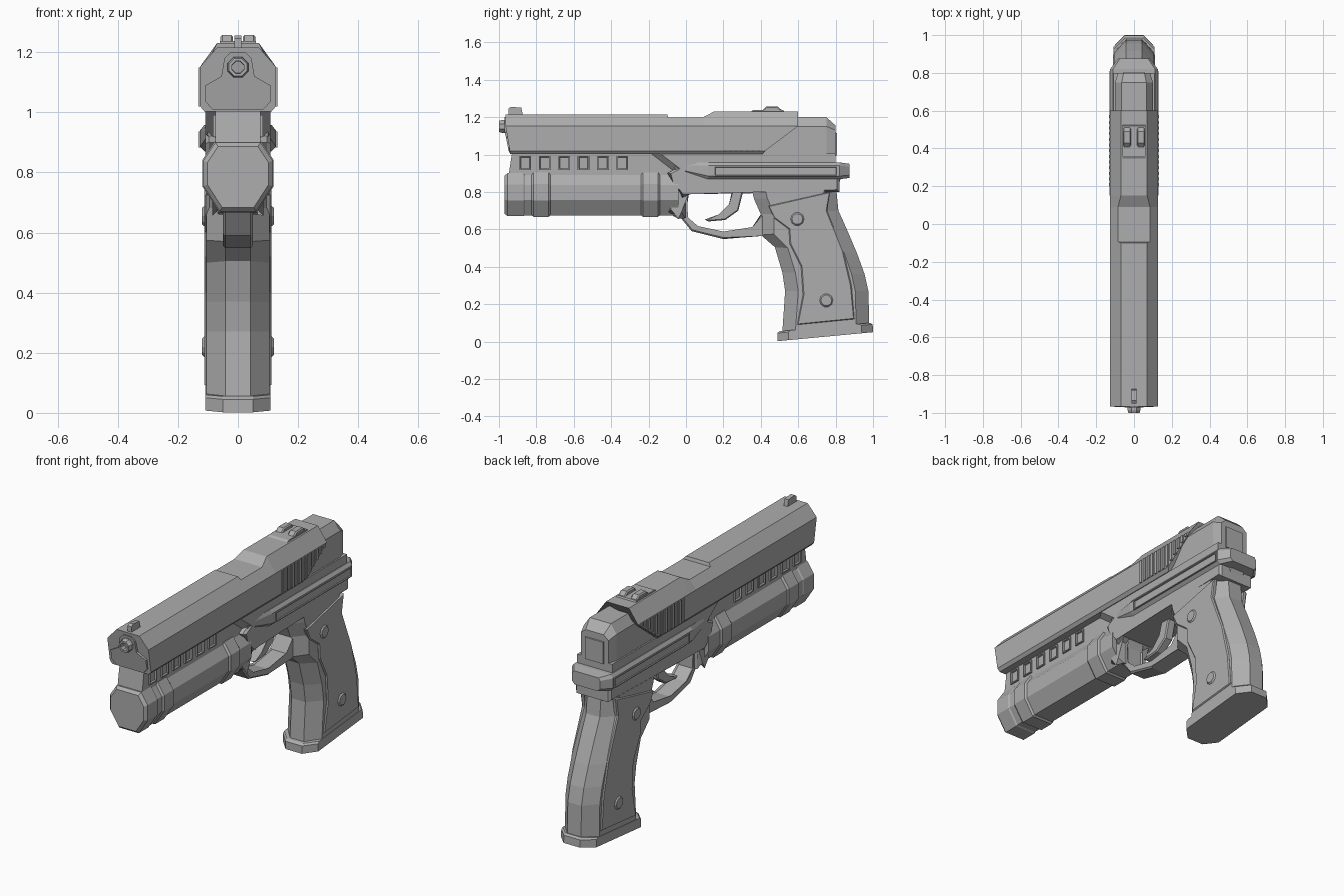
import bpy, bmesh, math

cube = bpy.data.objects.get("Cube")
if cube:
    bpy.data.objects.remove(cube, do_unlink=True)

grey = bpy.data.materials.new("gunmetal_grey")
grey.use_nodes = True
COLOR = (0.42, 0.42, 0.42, 1)
grey.diffuse_color = COLOR
grey.node_tree.nodes["Principled BSDF"].inputs["Base Color"].default_value = COLOR


def finish(name, bm, mirror=False):
    """Turn a bmesh into a named object, optionally mirrored to the other side."""
    bmesh.ops.recalc_face_normals(bm, faces=bm.faces)
    mesh = bpy.data.meshes.new(name)
    bm.to_mesh(mesh)
    bm.free()
    mesh.materials.append(grey)
    obj = bpy.data.objects.new(name, mesh)
    bpy.context.collection.objects.link(obj)
    if mirror:
        obj.modifiers.new("other_side", 'MIRROR')
    return obj


def loft(name, rings):
    """Skin a list of closed rings and cap both ends."""
    bm = bmesh.new()
    loops = [[bm.verts.new(p) for p in ring] for ring in rings]
    for a, b in zip(loops, loops[1:]):
        for i in range(len(a)):
            j = (i + 1) % len(a)
            bm.faces.new((a[i], a[j], b[j], b[i]))
    bm.faces.new(loops[0])
    bm.faces.new(loops[-1])
    return finish(name, bm)


def section(y, half):
    """Symmetric ring across the barrel axis; y may depend on height."""
    at = y if callable(y) else lambda z: y
    full = half + [(-x, z) for x, z in reversed(half)]
    return [(x, at(z), z) for x, z in full]


def prism(name, outline, w, bevel=0.0):
    """Side outline (y, z) given thickness 2w, with chamfered side rims."""
    bm = bmesh.new()
    a = [bm.verts.new((-w, y, z)) for y, z in outline]
    b = [bm.verts.new((w, y, z)) for y, z in outline]
    caps = [bm.faces.new(a), bm.faces.new(b)]
    for i in range(len(a)):
        j = (i + 1) % len(a)
        bm.faces.new((a[i], a[j], b[j], b[i]))
    if bevel:
        edges = [e for f in caps for e in f.edges]
        bmesh.ops.bevel(bm, geom=edges, offset=bevel, segments=1, affect='EDGES')
    return finish(name, bm)


def side_panel(name, outline, x0, x1, border=0.0, depth=0.0, slope=0.0):
    """Raised panel on both sides, with an optional inset face."""
    bm = bmesh.new()
    a = [bm.verts.new((x0, y, z)) for y, z in outline]
    b = [bm.verts.new((x1, y, z)) for y, z in outline]
    for i in range(len(a)):
        j = (i + 1) % len(a)
        bm.faces.new((a[i], a[j], b[j], b[i]))
    top = bm.faces.new(b)
    bm.faces.new(a)
    bmesh.ops.recalc_face_normals(bm, faces=bm.faces)
    if slope:
        bmesh.ops.inset_region(bm, faces=[top], thickness=slope, depth=slope)
    if border:
        bmesh.ops.inset_region(bm, faces=[top], thickness=border)
        bmesh.ops.inset_region(bm, faces=[top], thickness=0.004, depth=-depth)
    return finish(name, bm, True)


def rect(y0, y1, z0, z1):
    return [(y0, z0), (y1, z0), (y1, z1), (y0, z1)]


def clamp(v, lo, hi):
    return max(lo, min(hi, v))


# Slide: chamfered box with port notch and slanted ends
def slide_half(top, flat=0.07):
    return [(0.112, 1.003), (0.126, 1.02), (0.126, 1.152), (flat, top)]


nose = lambda z: -0.94 - 0.025 * clamp((z - 1.01) / 0.12, 0, 1)
tail = lambda z: 0.41 + 0.19 * clamp((z - 1.01) / 0.14, 0, 1)
loft("slide", [section(nose, slide_half(1.215)), section(-0.1, slide_half(1.215)),
               section(-0.095, slide_half(1.198, 0.085)), section(0.09, slide_half(1.198, 0.085)),
               section(0.15, slide_half(1.23)), section(tail, slide_half(1.23))])
rear_half = [(0.1, 0.94), (0.1, 1.15), (0.065, 1.2)]
loft("slide_rear", [section(0.35, rear_half), section(0.75, rear_half),
                    section(0.8, [(0.085, 0.94), (0.085, 1.13), (0.055, 1.155)])])
loft("rear_plate", [section(0.79, [(0.06, 0.99), (0.06, 1.12)]),
                    section(0.806, [(0.055, 0.995), (0.055, 1.115)])])

# Nose plate on the slide front
loft("nose_plate", [section(lambda z: nose(z) - 0.006, [(0.085, 1.01), (0.108, 1.035), (0.108, 1.09), (0.055, 1.12),
                                                   (0.045, 1.18), (0.025, 1.2)]),
                    section(-0.92, [(0.085, 1.01), (0.108, 1.035), (0.108, 1.09), (0.055, 1.12),
                                    (0.045, 1.18), (0.025, 1.2)])])

# Grip ribs on the slide, ending on the slanted tail
step = 0.03
for i in range(13):
    y = 0.2 + i * step
    low = 1.02 + max(0, y + 0.016 - 0.42) * 0.14 / 0.19
    side_panel(f"slide_rib_{i + 1}", rect(y, y + 0.016, low, 1.15), 0.12, 0.132)

# Barrel: hollow octagonal muzzle
def octagon(y, r):
    return [(r * math.cos(t), y, 1.15 + r * math.sin(t))
            for t in (math.pi / 8 + k * math.pi / 4 for k in range(8))]


loft("barrel", [octagon(-0.9, 0.037), octagon(-0.985, 0.037), octagon(-1.0, 0.032),
                octagon(-1.0, 0.022), octagon(-0.95, 0.02)])

# Sights
prism("front_sight", [(-0.95, 1.2), (-0.95, 1.245), (-0.935, 1.255), (-0.88, 1.25), (-0.87, 1.2)], 0.012)
prism("rear_sight_base", [(0.33, 1.22), (0.36, 1.238), (0.52, 1.238), (0.53, 1.22)], 0.06)
for side, s in (("left", 1), ("right", -1)):
    post = prism("rear_sight_" + side, [(0.4, 1.23), (0.43, 1.257), (0.49, 1.257), (0.52, 1.23)], 0.021, 0.006)
    post.location.x = s * 0.037

# Under-barrel rail with framed windows
rail_y = lambda z: -0.95 + 0.02 * clamp((z - 0.9) / 0.1, 0, 1)
loft("rail", [section(rail_y, [(0.075, 0.88), (0.075, 1.01)]),
              section(0.0, [(0.075, 0.88), (0.075, 1.01)])])
for i in range(6):
    y = -0.86 + i * 0.104
    side_panel(f"rail_window_{i + 1}", rect(y - 0.031, y + 0.031, 0.918, 0.992), 0.07, 0.084, 0.009, 0.012)

# Light housing beneath the rail
def pod(k):
    c = 0.785
    return [(x * k, c + (z - c) * k) for x, z in
            [(0.06, 0.67), (0.115, 0.755), (0.115, 0.84), (0.075, 0.9)]]


loft("light_cap", [section(-0.97, pod(0.88)), section(-0.955, pod(1)),
                   section(-0.87, pod(1)), section(-0.85, pod(0.9))])
loft("light_body", [section(-0.87, pod(0.96)), section(-0.04, pod(0.96))])
for label, y in (("front", -0.775), ("rear", -0.19)):
    loft("light_band_" + label, [section(y - 0.05, pod(0.96)), section(y - 0.04, pod(1.03)),
                                 section(y + 0.04, pod(1.03)), section(y + 0.05, pod(0.96))])

# Frame: wide upper band, narrower core and tapered shoulder
loft("frame_shoulder", [section(lambda z: -0.05 - 1.3 * (z - 0.9), [(0.075, 0.88), (0.075, 1.005)]),
                        section(lambda z: 0.0 - 1.3 * (z - 0.9), [(0.108, 0.88), (0.108, 1.005)]),
                        section(0.8, [(0.108, 0.88), (0.108, 1.005)])])
frame_half = [(0.108, 0.868), (0.126, 0.885), (0.126, 0.94), (0.112, 0.958)]
loft("frame_band", [section(-0.06, [(0.1, 0.92), (0.1, 0.925), (0.1, 0.94), (0.1, 0.955)]),
                    section(0.12, frame_half), section(0.82, frame_half),
                    section(0.875, [(0.07, 0.875), (0.085, 0.89), (0.085, 0.935), (0.075, 0.95)])])
side_panel("frame_inlay", rect(0.15, 0.81, 0.883, 0.937), 0.12, 0.131, 0.007, 0.008)
prism("frame_core", [(-0.1, 0.9), (0.0, 0.955), (0.82, 0.955), (0.82, 0.8), (0.02, 0.8), (-0.02, 0.77),
                     (-0.06, 0.86)], 0.108, 0.012)

# Trigger guard and trigger
guard = prism("trigger_guard", [(-0.045, 0.88), (-0.035, 0.67), (0.03, 0.59), (0.2, 0.548), (0.4, 0.572),
                        (0.48, 0.56), (0.46, 0.66), (0.4, 0.68), (0.36, 0.605), (0.2, 0.58), (0.06, 0.61),
                        (0.002, 0.66), (0.0, 0.76), (0.025, 0.82)], 0.05, 0.008)
prism("guard_front", [(-0.1, 0.87), (-0.1, 0.69), (-0.035, 0.675), (-0.004, 0.66), (-0.004, 0.8),
                      (0.02, 0.83)], 0.085, 0.02)
prism("trigger", [(0.25, 0.82), (0.235, 0.73), (0.18, 0.675), (0.1, 0.652), (0.12, 0.642), (0.21, 0.65),
                  (0.28, 0.7), (0.31, 0.82)], 0.025, 0.006)

# Grip: chamfered rings following front and back curves
def grip_ring(yf, zf, yr, zr, w=0.105, cut=0.07, flat=0.042):
    half = [(flat, 0), (w, cut / (yr - yf)), (w, 1 - cut / (yr - yf)), (flat, 1)]
    pts = half + [(-x, t) for x, t in reversed(half)]
    return [(x, yf + (yr - yf) * t, zf + (zr - zf) * t) for x, t in pts]


grip = [(0.35, 0.82, 0.83, 0.88), (0.365, 0.76, 0.805, 0.8), (0.4, 0.68, 0.815, 0.7),
        (0.4, 0.57, 0.86, 0.6), (0.475, 0.505, 0.915, 0.47), (0.515, 0.37, 0.955, 0.36),
        (0.53, 0.27, 0.975, 0.27), (0.515, 0.05, 0.98, 0.09)]
loft("grip", [grip_ring(*r) for r in grip])
loft("grip_base", [grip_ring(*r, w=0.108, cut=0.06, flat=0.05) for r in
                   [(0.5, 0.055, 0.985, 0.1), (0.488, 0.045, 0.998, 0.092), (0.488, 0.002, 1.0, 0.05)]])

# Raised grip panels and their screws
side_panel("grip_panel", [(0.44, 0.725), (0.77, 0.8), (0.755, 0.7), (0.84, 0.49), (0.885, 0.3), (0.9, 0.12),
                          (0.595, 0.09), (0.625, 0.25), (0.615, 0.4), (0.555, 0.52), (0.55, 0.6),
                          (0.47, 0.66)], 0.09, 0.106, slope=0.006)
for label, cy, cz in (("upper", 0.595, 0.655), ("lower", 0.75, 0.22)):
    disc = [(cy + 0.036 * math.cos(k * math.pi / 5), cz + 0.036 * math.sin(k * math.pi / 5))
            for k in range(10)]
    side_panel("grip_screw_" + label, disc, 0.1, 0.112, slope=0.007)
